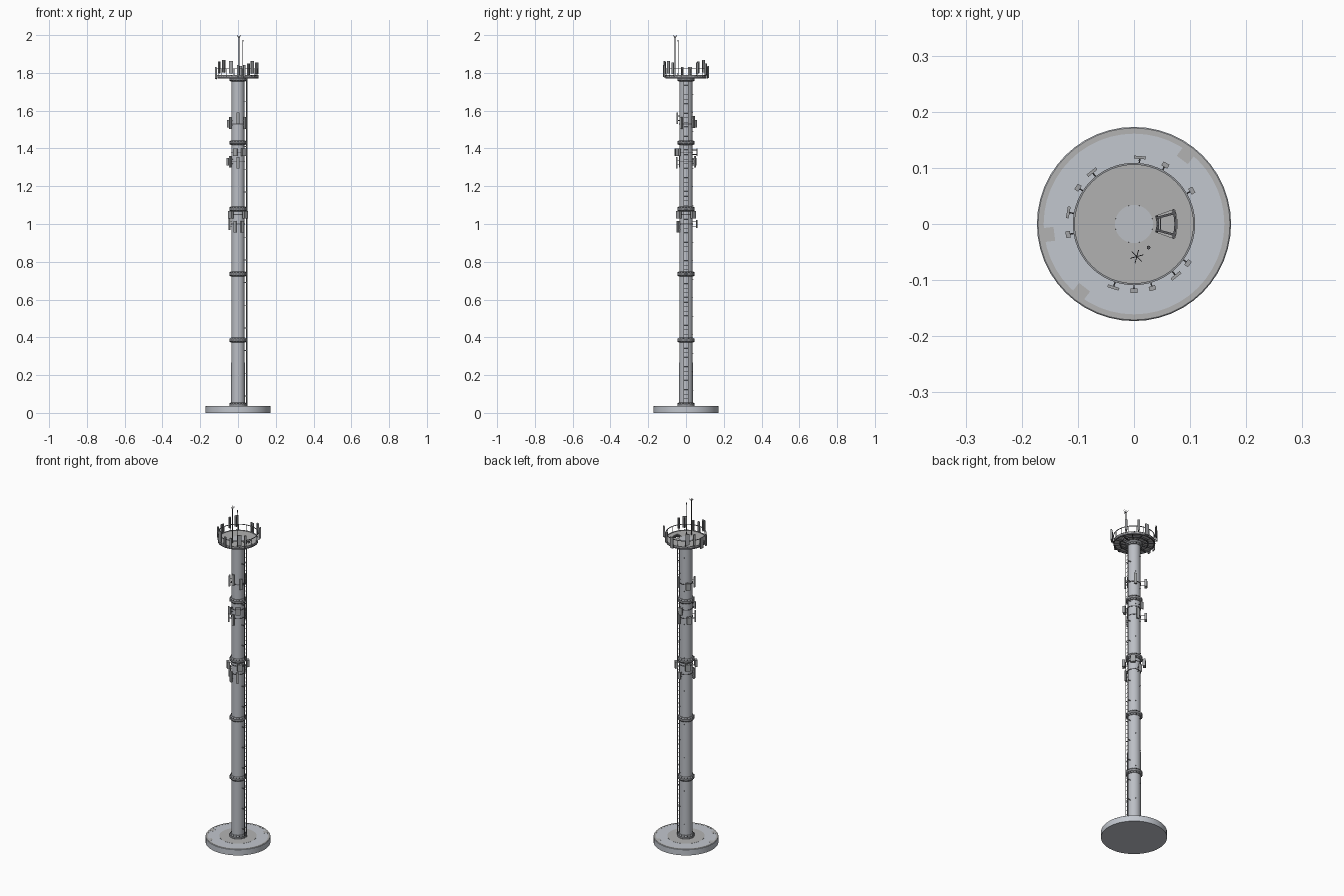
import bpy, bmesh
from math import sin, cos, pi, radians
from mathutils import Matrix, Vector

cube = bpy.data.objects.get("Cube")
if cube:
    bpy.data.objects.remove(cube)


def material(name, r, g, b):
    m = bpy.data.materials.new(name)
    m.use_nodes = True
    m.diffuse_color = (r, g, b, 1)
    m.node_tree.nodes["Principled BSDF"].inputs["Base Color"].default_value = (r, g, b, 1)
    return m


POLE = material("pale galvanised steel", .50, .52, .56)
STEEL = material("mid grey steel", .30, .31, .33)
DARK = material("dark steel", .10, .10, .11)
DECK = material("deck grey", .44, .44, .44)
CONCRETE = material("light concrete", .54, .57, .62)
STAIN = material("weathered concrete", .45, .45, .45)
PANEL = material("antenna grey", .36, .37, .38)


def finish(name, bm, mat, smooth=False):
    bmesh.ops.recalc_face_normals(bm, faces=bm.faces)
    me = bpy.data.meshes.new(name)
    bm.to_mesh(me)
    bm.free()
    me.materials.append(mat)
    ob = bpy.data.objects.new(name, me)
    bpy.context.collection.objects.link(ob)
    if smooth:
        bpy.ops.object.select_all(action='DESELECT')
        ob.select_set(True)
        bpy.context.view_layer.objects.active = ob
        bpy.ops.object.shade_smooth_by_angle(angle=radians(35))
    return ob


def lathe(bm, profile, segs=40, closed=True):
    """Turn an (r, z) profile around the z axis."""
    rings = [[bm.verts.new((r * cos(2 * pi * i / segs), r * sin(2 * pi * i / segs), z))
              for i in range(segs)] for r, z in profile]
    pairs = list(zip(rings, rings[1:] + rings[:1])) if closed else list(zip(rings, rings[1:]))
    for a, b in pairs:
        for i in range(segs):
            j = (i + 1) % segs
            bm.faces.new((a[i], a[j], b[j], b[i]))
    return rings


def tube_ring(bm, r0, r1, z0, z1, segs=40):
    lathe(bm, [(r0, z0), (r1, z0), (r1, z1), (r0, z1)], segs)


def solid(bm, profile, segs=40):
    rings = lathe(bm, profile, segs, False)
    bm.faces.new(rings[0])
    bm.faces.new(rings[-1])


def box(bm, angle, r, z, size, side=0):
    """Box placed at polar angle; size is (radial, tangential, height)."""
    m = Matrix.Rotation(radians(angle), 4, 'Z') @ Matrix.Translation((r, side, z))
    bmesh.ops.create_cube(bm, size=1, matrix=m @ Matrix.Diagonal((*size, 1)))


def rod(bm, a, b, r, segs=8):
    a, b = Vector(a), Vector(b)
    d = b - a
    m = Matrix.Translation((a + b) / 2) @ d.to_track_quat('Z', 'Y').to_matrix().to_4x4()
    bmesh.ops.create_cone(bm, cap_ends=True, segments=segs, radius1=r, radius2=r,
                          depth=d.length, matrix=m)


def polar(angle, r, z):
    return (r * cos(radians(angle)), r * sin(radians(angle)), z)


# Concrete base with weathered rim and centre
bm = bmesh.new()
solid(bm, [(.173, 0), (.173, .033), (.171, .035)], 48)
base = finish("concrete_base", bm, CONCRETE, True)
bm = bmesh.new()
tube_ring(bm, .161, .171, .0345, .0357, 48)
for a in (53, 187, 232):
    box(bm, a, .153, .0351, (.02, .025, .0012))
solid(bm, [(.1, .034), (.1, .0357)])
finish("base_weathered_areas", bm, STAIN)

# Main pole, slightly tapered
bm = bmesh.new()
solid(bm, [(.036, .035), (.034, 1.785)], 32)
finish("pole", bm, POLE, True)

# Bolted flange collars at each section joint
bm = bmesh.new()
bolts = bmesh.new()
for z in (.042, .385, .735, 1.08, 1.43, 1.768):
    lathe(bm, [(.033, z - .013), (.038, z - .013), (.045, z - .005), (.045, z + .005),
               (.038, z + .013), (.033, z + .013)], 32)
    for i in range(16):
        a = i * 22.5
        rod(bolts, polar(a, .0425, z - .01), polar(a, .0425, z + .01), .0022, 6)
finish("flange_collars", bm, STEEL)
finish("flange_bolts", bolts, DARK)

# Ladder with rungs and standoff brackets
bm = bmesh.new()
for y in (-.011, .011):
    box(bm, 0, .0475, .91, (.003, .002, 1.75), y)
for i in range(72):
    z = .05 + i * .0244
    rod(bm, (.0475, -.011, z), (.0475, .011, z), .0011, 6)
for i in range(15):
    z = .09 + i * .12
    for y in (-.011, .011):
        box(bm, 0, .040, z, (.016, .002, .004), y)
rod(bm, (.043, 0, .04), (.043, 0, 1.78), .001, 6)
finish("ladder", bm, STEEL)

# Climbing pegs up the back of the pole
bm = bmesh.new()
for i in range(17):
    z = .12 + i * .098
    a = 65 if i % 2 else 110
    rod(bm, polar(a, .033, z), polar(a, .041, z), .0015, 6)
finish("climbing_pegs", bm, DARK)

# Deck with an access opening at the ladder
bm = bmesh.new()
rings = [[bm.verts.new(polar(a, r, 1.782)) for a in range(0, 360, 10)]
         for r in (.034, .041, .077, .108)]
for k in range(3):
    for i in range(36):
        if k == 1 and (i < 2 or i >= 34):
            continue
        j = (i + 1) % 36
        bm.faces.new((rings[k][i], rings[k][j], rings[k + 1][j], rings[k + 1][i]))
deck = finish("platform_deck", bm, DECK)
mod = deck.modifiers.new("thickness", 'SOLIDIFY')
mod.thickness = .005
mod.offset = 0

# Beams and rings below the deck
bm = bmesh.new()
for i in range(12):
    box(bm, 15 + i * 30, .07, 1.7755, (.07, .004, .009))
for r in (.072, .104):
    tube_ring(bm, r, r + .004, 1.771, 1.780)
finish("platform_beams", bm, DARK)

# Guard rail
bm = bmesh.new()
for z in (1.786, 1.821):
    tube_ring(bm, .1055, .109, z - .0015, z + .0015, 48)
for i in range(16):
    a = 11 + i * 22.5
    rod(bm, polar(a, .107, 1.78), polar(a, .107, 1.821), .0015, 6)
finish("guard_rail", bm, STEEL)

# Deck antennas: (angle, centre height, wide panel?)
panels, mounts = bmesh.new(), bmesh.new()
for a, z, wide in [(85, 1.805, 1), (62, 1.82, 0), (30, 1.825, 0), (129, 1.835, 1),
                   (147, 1.83, 0), (170, 1.80, 1), (189, 1.80, 0), (252, 1.83, 1),
                   (270, 1.81, 0), (286, 1.81, 0), (309, 1.83, 1), (324, 1.825, 0)]:
    size = (.005, .021, .064) if wide else (.008, .012, .062)
    box(panels, a, .119, z, size)
    rod(mounts, polar(a, .114, z - .035), polar(a, .114, z + .028), .0017, 6)
    for dz in (1.786, 1.821):
        rod(mounts, polar(a, .106, dz), polar(a, .117, dz), .0014, 6)
finish("deck_antenna_panels", panels, PANEL)
finish("deck_antenna_mounts", mounts, DARK)

# Whip antennas, one with a star of tips
bm = bmesh.new()
rod(bm, (.005, -.058, 1.78), (.005, -.058, 1.985), .0018)
for i in range(6):
    d = Vector(polar(i * 60 + 15, .012, .015))
    rod(bm, (.005, -.058, 1.984), Vector((.005, -.058, 1.984)) + d, .0008, 6)
rod(bm, (.026, -.042, 1.78), (.026, -.042, 1.965), .0014)
rod(bm, (.026, -.042, 1.965), (.026, -.042, 1.975), .0034)
rod(bm, (.026, -.042, 1.78), (.026, -.042, 1.80), .0034)
finish("whip_antennas", bm, DARK)

# Pole antennas: (angle, radius, height, size)
SQUARE, TALL, THIN = (.014, .026, .04), (.008, .015, .062), (.004, .022, .042)
panels, mounts = bmesh.new(), bmesh.new()
for a, r, z, size in [
        (135, .062, 1.53, SQUARE), (270, .046, 1.56, TALL), (205, .046, 1.535, TALL),
        (325, .046, 1.535, TALL), (60, .046, 1.54, TALL),
        (140, .062, 1.33, SQUARE), (305, .052, 1.38, SQUARE), (270, .048, 1.325, TALL),
        (215, .05, 1.33, TALL), (75, .05, 1.33, TALL), (255, .058, 1.38, THIN),
        (95, .058, 1.38, THIN),
        (45, .054, 1.05, SQUARE), (135, .054, 1.05, SQUARE), (225, .054, 1.05, SQUARE),
        (315, .054, 1.05, SQUARE), (195, .046, 1.0, TALL), (250, .046, .985, TALL),
        (300, .046, .985, TALL), (85, .057, 1.0, THIN)]:
    box(panels, a, r, z, size)
    for dz in (-.012, .012):
        rod(mounts, polar(a, .033, z + dz), polar(a, r, z + dz), .0016, 6)
for z in (1.53, 1.33, 1.38, 1.05, 1.0):
    tube_ring(mounts, .033, .0368, z - .002, z + .002, 32)
finish("pole_antenna_panels", panels, PANEL)
finish("pole_antenna_mounts", mounts, DARK)
